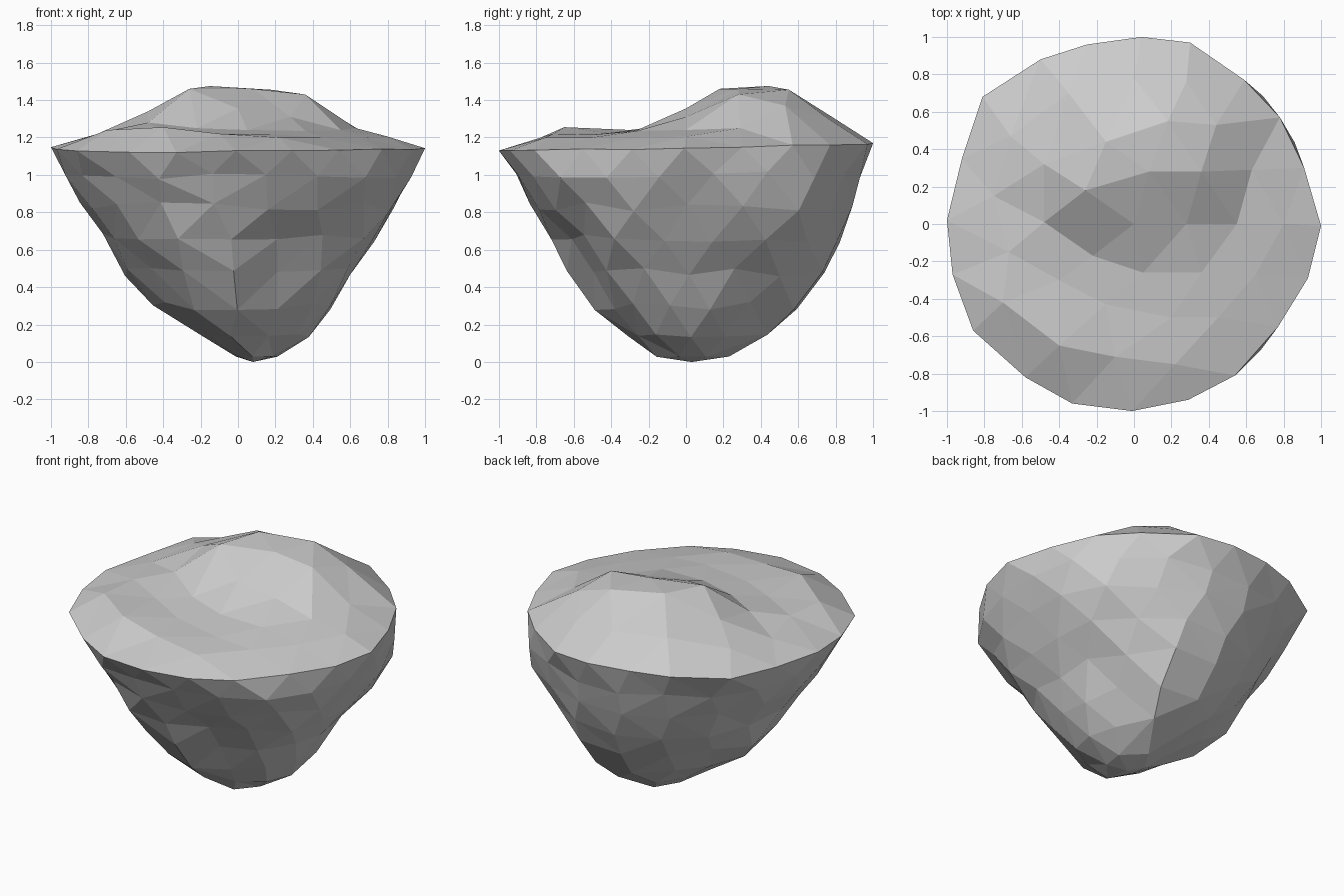
import bpy, math, random
from mathutils import Vector
from mathutils.geometry import delaunay_2d_cdt

random.seed(4)

# Rim outline seen from above, starting at +x and going counter-clockwise
RIM = [(1, -.01), (.91, .3), (.78, .57), (.59, .77), (.3, .97), (.04, 1), (-.25, .96),
       (-.5, .88), (-.81, .68), (-.92, .35), (-1, .02), (-.97, -.27), (-.86, -.57),
       (-.58, -.82), (-.33, -.96), (-.01, -1), (.29, -.94), (.54, -.81), (.77, -.55), (.93, -.29)]
rim = [(x, y, 1.147 + .024 * y + random.uniform(-.008, .008)) for x, y in RIM]

# Ground points: hill crest, front slope, low terrace, back slope
HILL = [(-.26, .18, 1.46), (-.15, .44, 1.475), (.18, .55, 1.455), (.08, .28, 1.46), (.36, .28, 1.43),
        (.44, .53, 1.37), (.63, .29, 1.25), (.28, 0, 1.31), (0, 0, 1.355), (-.48, .01, 1.28),
        (-.48, .32, 1.34), (.55, 0, 1.24)]
TERRACE = [(-.22, -.17, 1.25), (.05, -.26, 1.24), (.36, -.26, 1.235), (.65, -.27, 1.2),
           (-.67, -.15, 1.24), (-.7, -.42, 1.24), (-.4, -.65, 1.255), (-.1, -.71, 1.22),
           (.22, -.75, 1.2), (-.15, -.43, 1.225), (.2, -.5, 1.215), (.45, -.5, 1.2),
           (-.4, -.3, 1.24), (.8, 0, 1.205)]
BACK = [(-.66, .47, 1.25), (-.35, .7, 1.33), (0, .78, 1.31), (.28, .76, 1.3), (-.75, .15, 1.22)]

# Underside rings: height, number of sides, radius every 36 degrees from +x
RINGS = [(1.00, 20, (.92, .96, .94, .93, .93, .94, .94, .94, .91, .95)),
         (.83, 18, (.82, .92, .89, .89, .86, .86, .86, .87, .79, .86)),
         (.66, 17, (.69, .79, .82, .82, .75, .76, .75, .79, .65, .75)),
         (.48, 15, (.56, .62, .74, .70, .63, .68, .62, .71, .53, .62)),
         (.30, 13, (.43, .45, .60, .55, .45, .51, .50, .54, .42, .46)),
         (.14, 10, (.30, .31, .42, .36, .26, .26, .27, .36, .29, .33)),
         (.03, 6, (.12, .15, .22, .18, .10, .08, .10, .19, .16, .14))]


def skin(name, flat, points, flip=False):
    """Triangulate the flat layout and lift it onto the 3D points."""
    res = delaunay_2d_cdt([Vector(p) for p in flat], [], [], 0, 1e-5)
    faces = [[res[3][i][0] for i in f] for f in res[2]]
    if flip:
        faces = [f[::-1] for f in faces]
    mesh = bpy.data.meshes.new(name)
    mesh.from_pydata(points, [], faces)
    mesh.update()
    obj = bpy.data.objects.new(name, mesh)
    bpy.context.collection.objects.link(obj)
    return obj


def radius(table, a):
    t = (a / math.tau * len(table)) % len(table)
    i = int(t)
    return table[i] + (table[(i + 1) % len(table)] - table[i]) * (t - i)


# Island ground with the hill
ground = rim + HILL + TERRACE + BACK
skin("island_ground", [p[:2] for p in ground], ground)

# Faceted rock underside, laid out as concentric rings around the tip
flat, pts = [], []


def add(a, level, p):
    r = level ** 1.5
    flat.append((r * math.cos(a), r * math.sin(a)))
    pts.append(p)


for x, y, z in rim:
    add(math.atan2(y, x), 8, (x, y, z))
for k, (z, n, table) in enumerate(RINGS):
    for i in range(n):
        a = math.tau * (i + .5 * (k % 2 == 0)) / n
        r = radius(table, a) + random.uniform(-.012, .012)
        s = 1 - z / 1.1
        h = z + random.uniform(-.025, .025) * min(1, z * 3)
        add(a, 7 - k, (.08 * s + r * math.cos(a), .03 * s + r * math.sin(a), h))
add(0, 0, (.08, .03, 0))
skin("rock_underside", flat, pts, flip=True)
